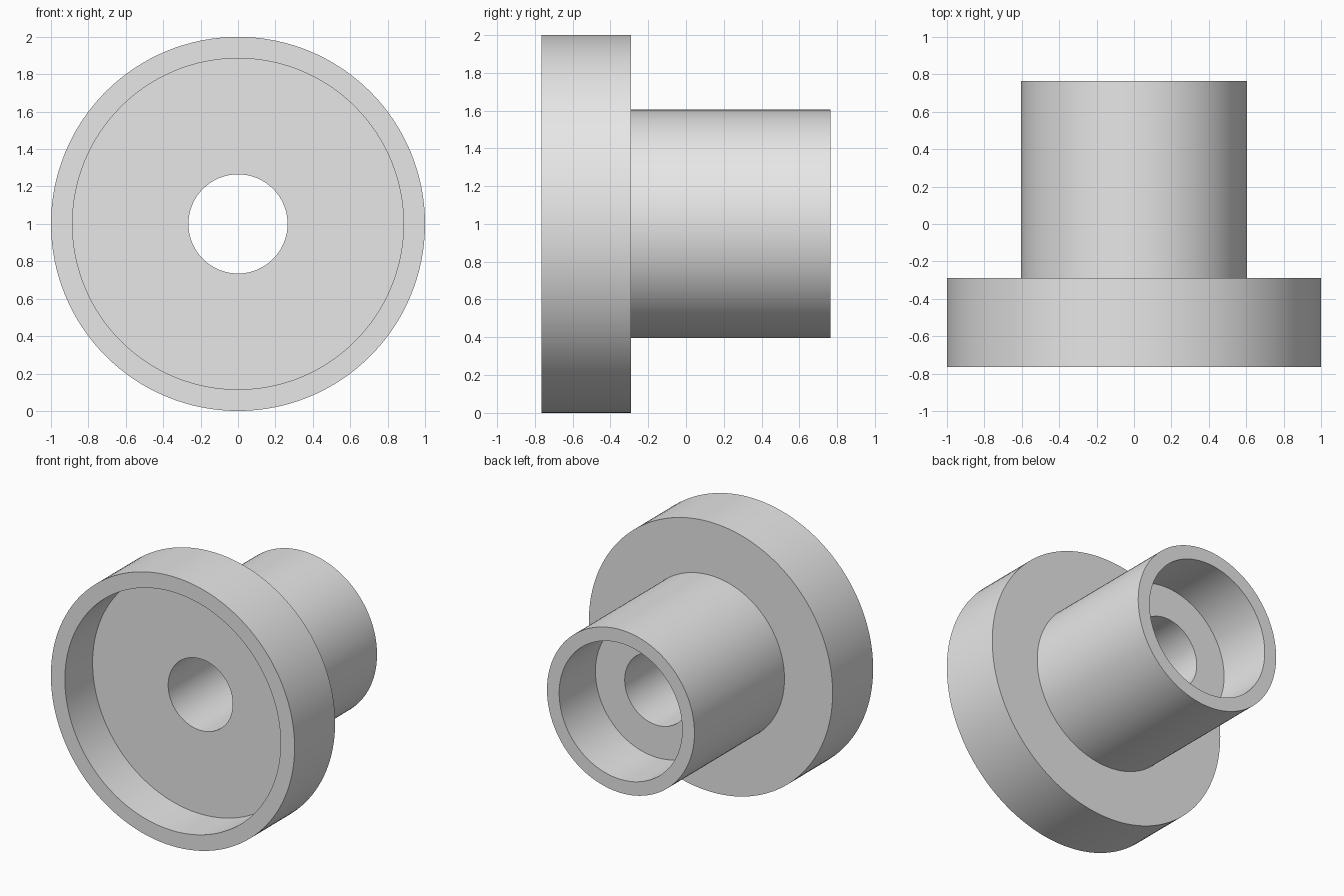
import bpy, bmesh, math
from mathutils import Vector

cube = bpy.data.objects.get("Cube")
if cube:
    bpy.data.objects.remove(cube, do_unlink=True)

SEGMENTS = 128
AXIS_Z = 1.0

# Plain grey material
grey = bpy.data.materials.new("light_grey")
grey.use_nodes = True
colour = (0.8, 0.8, 0.8, 1)
grey.diffuse_color = colour
grey.node_tree.nodes["Principled BSDF"].inputs["Base Color"].default_value = colour

# Main dimensions
front, flange_back, back = -0.765, -0.29, 0.765
flange_r, front_recess_r, front_depth = 1.0, 0.885, 0.325
sleeve_r, back_recess_r, back_depth = 0.605, 0.505, 0.425
bore_r = 0.265

# Half section as (radius, y), walked round the closed outline
profile = [
    (flange_r, front), (flange_r, flange_back),
    (sleeve_r, flange_back), (sleeve_r, back),
    (back_recess_r, back), (back_recess_r, back - back_depth),
    (bore_r, back - back_depth), (bore_r, front + front_depth),
    (front_recess_r, front + front_depth), (front_recess_r, front),
]

# Flanged sleeve: revolve the section around the y axis
bm = bmesh.new()
verts = [bm.verts.new((r, y, AXIS_Z)) for r, y in profile]
edges = [bm.edges.new((v, verts[(i + 1) % len(verts)])) for i, v in enumerate(verts)]
bmesh.ops.spin(bm, geom=verts + edges, cent=Vector((0, 0, AXIS_Z)),
               axis=Vector((0, 1, 0)), angle=math.tau, steps=SEGMENTS)
bmesh.ops.remove_doubles(bm, verts=bm.verts, dist=0.0001)
bmesh.ops.recalc_face_normals(bm, faces=bm.faces)

mesh = bpy.data.meshes.new("flanged_sleeve")
bm.to_mesh(mesh)
bm.free()
mesh.materials.append(grey)
sleeve = bpy.data.objects.new("flanged_sleeve", mesh)
bpy.context.collection.objects.link(sleeve)

# Smooth round walls, crisp rims
bpy.ops.object.select_all(action="DESELECT")
sleeve.select_set(True)
bpy.context.view_layer.objects.active = sleeve
bpy.ops.object.shade_smooth_by_angle(angle=math.radians(30))
